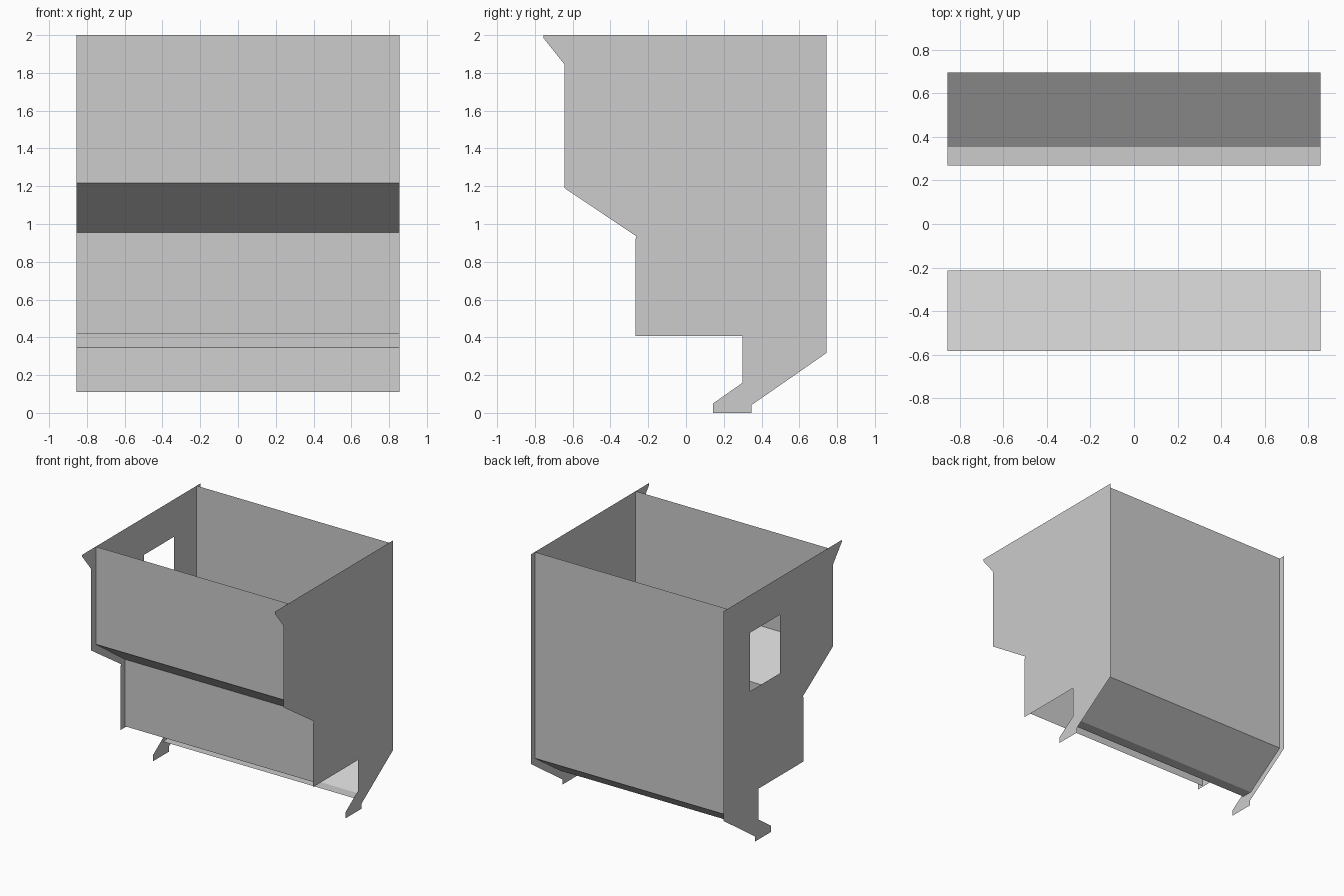
import bpy
import bmesh

cube = bpy.data.objects.get("Cube")
if cube:
    bpy.data.objects.remove(cube, do_unlink=True)

HALF_WIDTH = 0.855

# One plain sheet-metal grey
grey = bpy.data.materials.new("sheet_grey")
grey.use_nodes = True
grey.diffuse_color = (0.604, 0.604, 0.604, 1)
grey.node_tree.nodes["Principled BSDF"].inputs["Base Color"].default_value = grey.diffuse_color


def add_object(name, bm):
    mesh = bpy.data.meshes.new(name)
    bm.to_mesh(mesh)
    bm.free()
    mesh.materials.append(grey)
    obj = bpy.data.objects.new(name, mesh)
    bpy.context.collection.objects.link(obj)
    return obj


def folded_sheet(name, profile):
    """Sweep an open (y, z) profile across the width."""
    bm = bmesh.new()
    rows = [[bm.verts.new((x, y, z)) for x in (-HALF_WIDTH, HALF_WIDTH)]
            for y, z in profile]
    for (a, b), (d, c) in zip(rows, rows[1:]):
        bm.faces.new((a, b, c, d))
    return add_object(name, bm)


def side_panel(name, x, outline, window=None):
    """Flat panel in the yz plane, with an optional rectangular opening."""
    bm = bmesh.new()
    face = bm.faces.new([bm.verts.new((x, y, z)) for y, z in outline])
    if x < 0:
        face.normal_flip()
    if window:
        y0, y1, z0, z1 = window
        cuts = [(y0, 0, (0, 1, 0)), (y1, 0, (0, 1, 0)),
                (0, z0, (0, 0, 1)), (0, z1, (0, 0, 1))]
        for y, z, normal in cuts:
            bmesh.ops.bisect_plane(bm, geom=bm.verts[:] + bm.edges[:] + bm.faces[:],
                                   plane_co=(x, y, z), plane_no=normal)
        hole = []
        for f in bm.faces:
            c = f.calc_center_bounds()
            if y0 < c.y < y1 and z0 < c.z < z1:
                hole.append(f)
        bmesh.ops.delete(bm, geom=hole, context='FACES')
    return add_object(name, bm)


# Side panels: stepped front edge, hooked foot, sloped lower back
outline = [(-0.755, 2), (-0.755, 1.985), (-0.643, 1.845), (-0.643, 1.19),
           (-0.263, 0.935), (-0.268, 0.915), (-0.268, 0.408), (0.3, 0.408),
           (0.3, 0.16), (0.143, 0.05), (0.143, 0), (0.346, 0),
           (0.346, 0.041), (0.745, 0.318), (0.745, 2)]
side_panel("left_side_panel", HALF_WIDTH, outline)
side_panel("right_side_panel", -HALF_WIDTH, outline, window=(0.027, 0.41, 1.23, 1.7))

# Front wall: lower wall, slope, upper wall
folded_sheet("front_wall", [(-0.214, 0.418), (-0.214, 0.955), (-0.582, 1.216), (-0.582, 2)])

# Back wall: wall, sloped chute, flat lip
folded_sheet("back_wall", [(0.696, 2), (0.696, 0.345), (0.354, 0.111), (0.268, 0.111)])
